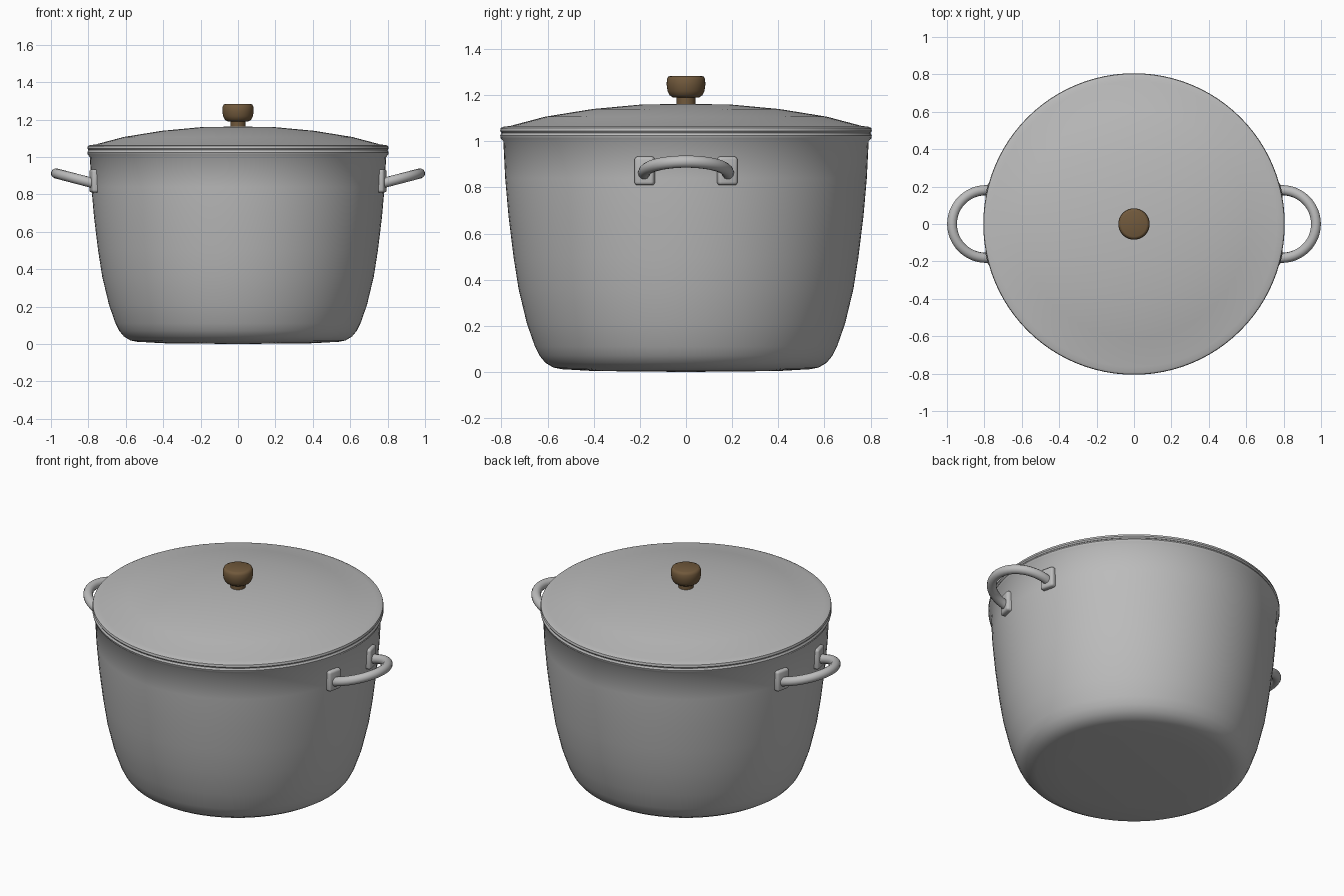
import bpy, bmesh, math
from mathutils import Matrix, Vector

if "Cube" in bpy.data.objects:
    bpy.data.objects.remove(bpy.data.objects["Cube"])


def material(name, color):
    m = bpy.data.materials.new(name)
    m.diffuse_color = (*color, 1)
    m.use_nodes = True
    m.node_tree.nodes["Principled BSDF"].inputs["Base Color"].default_value = m.diffuse_color
    return m


METAL = material("grey_metal", (0.5, 0.5, 0.5))
WOOD = material("brown_wood", (0.165, 0.1, 0.045))


def smooth(ob, angle=40):
    bpy.ops.object.select_all(action='DESELECT')
    ob.select_set(True)
    bpy.context.view_layer.objects.active = ob
    bpy.ops.object.shade_smooth_by_angle(angle=math.radians(angle))


def add_mesh(name, bm, mat):
    bmesh.ops.recalc_face_normals(bm, faces=bm.faces)
    me = bpy.data.meshes.new(name)
    bm.to_mesh(me)
    bm.free()
    me.materials.append(mat)
    ob = bpy.data.objects.new(name, me)
    bpy.context.collection.objects.link(ob)
    return ob


def lathe(name, profile, mat, steps=96):
    """Spin (radius, z) points round the z axis."""
    bm = bmesh.new()
    vs = [bm.verts.new((r, 0, z)) for r, z in profile]
    es = [bm.edges.new(p) for p in zip(vs, vs[1:])]
    bmesh.ops.spin(bm, geom=vs + es, axis=(0, 0, 1), cent=(0, 0, 0),
                   angle=math.tau, steps=steps, use_duplicate=False)
    bmesh.ops.remove_doubles(bm, verts=bm.verts, dist=1e-5)
    ob = add_mesh(name, bm, mat)
    smooth(ob)
    return ob


# Hollow pot: outside wall, rolled rim, inside wall
lathe("pot_body", [
    (0, 0), (0.4, 0.004), (0.54, 0.012), (0.575, 0.019), (0.61, 0.04),
    (0.635, 0.07), (0.655, 0.11), (0.69, 0.21), (0.726, 0.36), (0.748, 0.5),
    (0.77, 0.68), (0.784, 0.84), (0.792, 1.0), (0.803, 1.012), (0.806, 1.025),
    (0.80, 1.036), (0.775, 1.036), (0.765, 0.84), (0.73, 0.5), (0.67, 0.21),
    (0.6, 0.07), (0.5, 0.035), (0, 0.03)], METAL)

# Domed lid with a narrow lip
lathe("lid", [
    (0, 1.02), (0.77, 1.02), (0.775, 1.036), (0.80, 1.037), (0.806, 1.045),
    (0.803, 1.058), (0.79, 1.064), (0.765, 1.066), (0.61, 1.107),
    (0.405, 1.14), (0.2, 1.159), (0, 1.163)], METAL)

# Turned wooden knob on its neck
lathe("lid_knob", [
    (0, 1.15), (0.041, 1.15), (0.041, 1.19), (0.058, 1.191), (0.071, 1.2),
    (0.08, 1.218), (0.084, 1.245), (0.083, 1.268), (0.077, 1.28),
    (0.068, 1.284), (0, 1.284)], WOOD, 40)


def handle_mount(side, end):
    """Rounded plate set flush against the wall."""
    bm = bmesh.new()
    bmesh.ops.create_cube(bm, size=1)
    bmesh.ops.scale(bm, vec=(0.055, 0.088, 0.124), verts=bm.verts)
    bmesh.ops.bevel(bm, geom=bm.edges[:], offset=0.014, segments=3,
                    profile=0.5, affect='EDGES')
    angle = math.atan2(end * 0.178, side * 0.764)
    bm.transform(Matrix.Rotation(angle, 4, 'Z')
                 @ Matrix.Translation((0.782, 0, 0.872)))
    smooth(add_mesh("handle_mount", bm, METAL))


def handle(side):
    """Bent round bar rising slightly away from the wall."""
    pts = [Vector((0.76, -0.178, 0.855))]
    for i in range(25):
        a = math.pi * (i / 24 - 0.5)
        c = math.cos(a)
        pts.append(Vector((0.79 + 0.183 * c, 0.181 * math.sin(a),
                           0.864 + 0.048 * c)))
    pts.append(Vector((0.76, 0.178, 0.855)))
    cu = bpy.data.curves.new("handle", 'CURVE')
    cu.dimensions = '3D'
    cu.bevel_depth = 0.027
    cu.bevel_resolution = 4
    cu.use_fill_caps = True
    sp = cu.splines.new('POLY')
    sp.points.add(len(pts) - 1)
    for p, v in zip(sp.points, pts):
        p.co = (v.x * side, v.y * side, v.z, 1)
    cu.materials.append(METAL)
    ob = bpy.data.objects.new("handle", cu)
    bpy.context.collection.objects.link(ob)
    bpy.ops.object.select_all(action='DESELECT')
    ob.select_set(True)
    bpy.context.view_layer.objects.active = ob
    bpy.ops.object.convert(target='MESH')
    smooth(bpy.context.view_layer.objects.active)


# One handle with two mounts on each side
for side in (1, -1):
    handle(side)
    for end in (1, -1):
        handle_mount(side, end)
